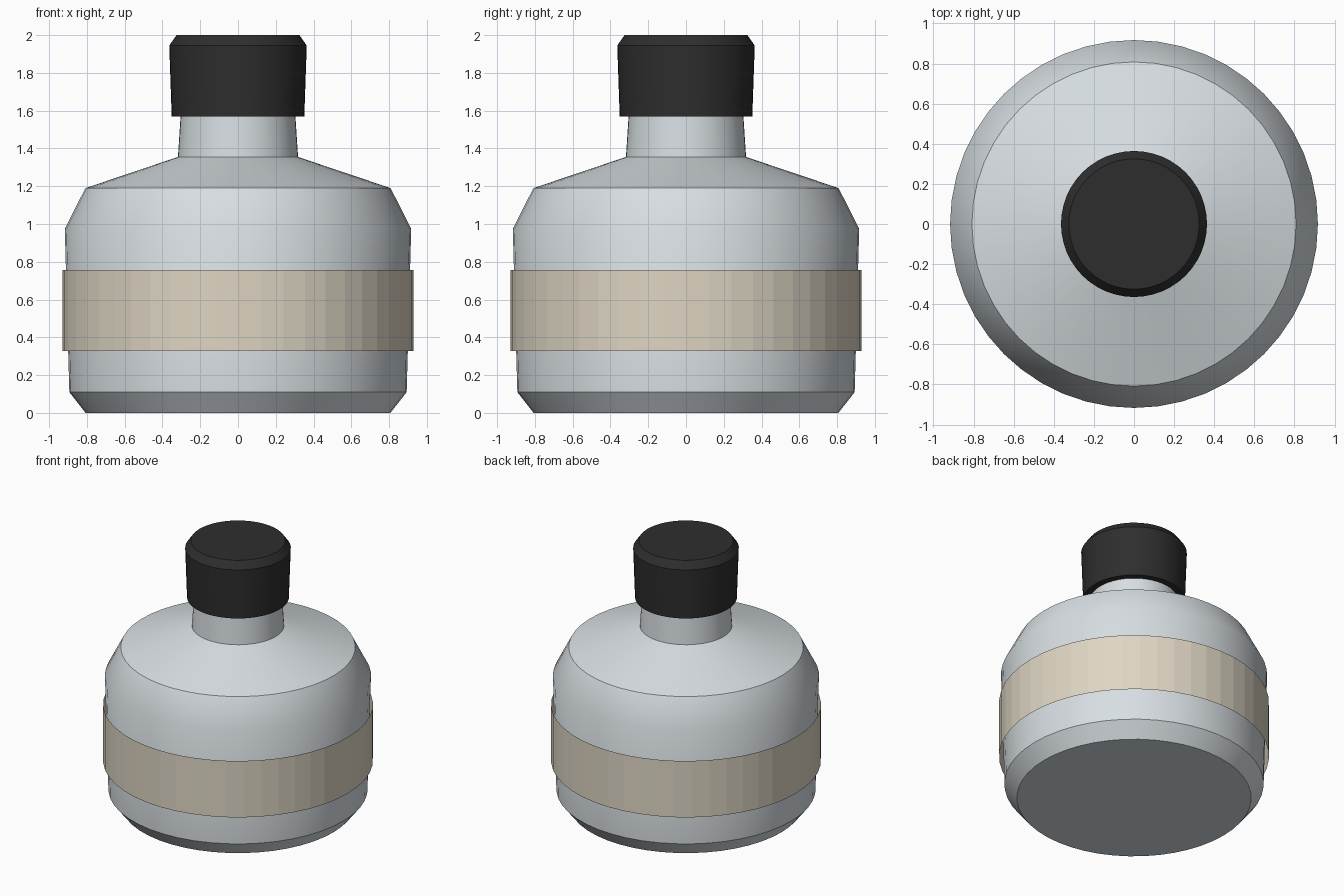
import bpy, bmesh, math

if "Cube" in bpy.data.objects:
    bpy.data.objects.remove(bpy.data.objects["Cube"])

SIDES = 48


def material(name, rgb):
    m = bpy.data.materials.new(name)
    m.diffuse_color = (*rgb, 1.0)
    m.use_nodes = True
    m.node_tree.nodes["Principled BSDF"].inputs["Base Color"].default_value = m.diffuse_color
    return m


def lathe(name, profile, mat, smooth=True, capped=True):
    """Revolve (radius, height) points around z."""
    bm = bmesh.new()
    rings = []
    for r, z in profile:
        rings.append([bm.verts.new((r * math.cos(2 * math.pi * i / SIDES),
                                    r * math.sin(2 * math.pi * i / SIDES), z))
                      for i in range(SIDES)])
    for a, b in zip(rings, rings[1:]):
        for i in range(SIDES):
            j = (i + 1) % SIDES
            bm.faces.new((a[i], a[j], b[j], b[i]))
    if capped:
        bm.faces.new(rings[0][::-1])
        bm.faces.new(rings[-1])
    me = bpy.data.meshes.new(name)
    bm.to_mesh(me)
    bm.free()
    me.materials.append(mat)
    ob = bpy.data.objects.new(name, me)
    bpy.context.collection.objects.link(ob)
    if smooth:
        bpy.ops.object.select_all(action='DESELECT')
        ob.select_set(True)
        bpy.context.view_layer.objects.active = ob
        bpy.ops.object.shade_smooth_by_angle(angle=math.radians(30))
    return ob


glass = material("pale_grey_glass", (0.68, 0.73, 0.76))
paper = material("cream_label", (0.73, 0.67, 0.55))
black = material("black_cap", (0.027, 0.027, 0.027))

# Bottle body with chamfered base, shoulder and neck
lathe("bottle_body", [(0.807, 0), (0.893, 0.11), (0.917, 0.975), (0.808, 1.19),
                      (0.318, 1.355), (0.302, 1.6)], glass)

# Label: open faceted sleeve around the body
lathe("label_band", [(0.929, 0.328), (0.929, 0.757)], paper, smooth=False, capped=False)

# Stopper cap
lathe("cap", [(0.351, 1.57), (0.364, 1.945), (0.325, 2.0)], black)
